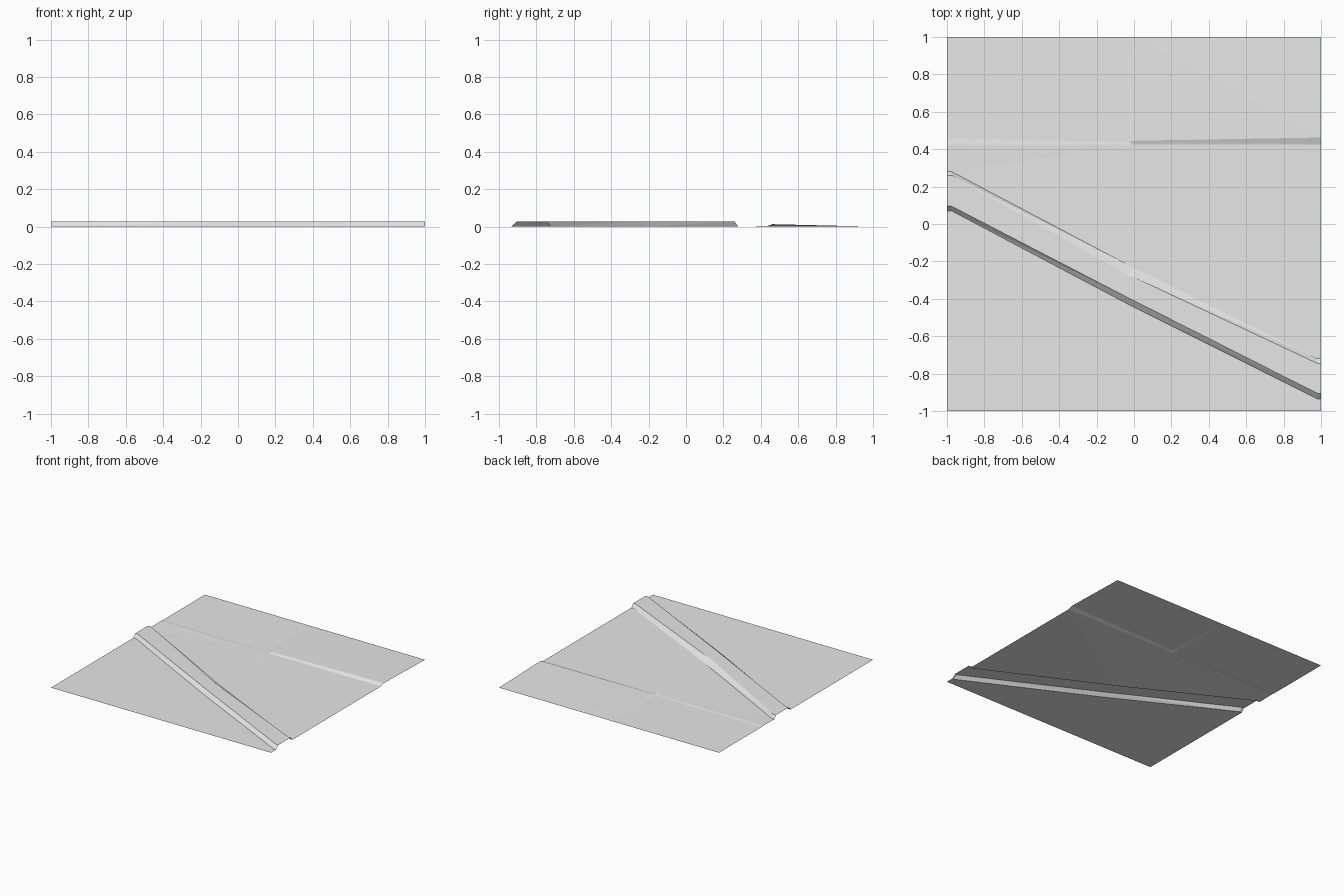
import bpy
import bmesh

cube = bpy.data.objects.get("Cube")
if cube:
    bpy.data.objects.remove(cube, do_unlink=True)

# Stations across the sheet: (x, index of the row values used there)
STATIONS = [(-1, 0), (-0.975, 0), (-0.03, 1), (0.0, 2), (0.98, 3), (1, 3)]
TOP = 0.027  # height of the bank


def row(ys, zs):
    """One long edge line: y and z at left, two middle stations, right."""
    return [(x, ys[i], zs[i]) for x, i in STATIONS]


def level(z):
    return [z] * 4


# Edge lines from the front border to the back border
rows = [
    row(level(-1), level(0)),                                       # front border
    row([0.07, -0.43, -0.445, -0.935], level(0)),                   # bank front foot
    row([0.095, -0.395, -0.41, -0.905], level(TOP)),                # bank front crest
    row([0.26, -0.275, -0.285, -0.745], level(TOP)),                # bank back crest
    row([0.28, -0.22, -0.235, -0.72], level(0)),                    # bank back foot
    row(level(0.425), [0.003, 0.002, 0.001, 0.0]),                  # low step foot
    row([0.455, 0.44, 0.445, 0.462], [0.0, 0.0, 0.007, 0.013]),     # low step crest
    row(level(1), level(0)),                                        # back border
]

# Join neighbouring lines with faces
bm = bmesh.new()
grid = [[bm.verts.new(p) for p in line] for line in rows]
for near, far in zip(grid, grid[1:]):
    for i in range(len(STATIONS) - 1):
        bm.faces.new((near[i], near[i + 1], far[i + 1], far[i]))
bmesh.ops.triangulate(bm, faces=bm.faces[:])
mesh = bpy.data.meshes.new("ground_sheet")
bm.to_mesh(mesh)
bm.free()

ground = bpy.data.objects.new("ground_sheet", mesh)
bpy.context.collection.objects.link(ground)

# Plain grey colour
grey = bpy.data.materials.new("plain_grey")
grey.use_nodes = True
colour = (0.8, 0.8, 0.8, 1)
grey.diffuse_color = colour
grey.node_tree.nodes["Principled BSDF"].inputs["Base Color"].default_value = colour
mesh.materials.append(grey)
